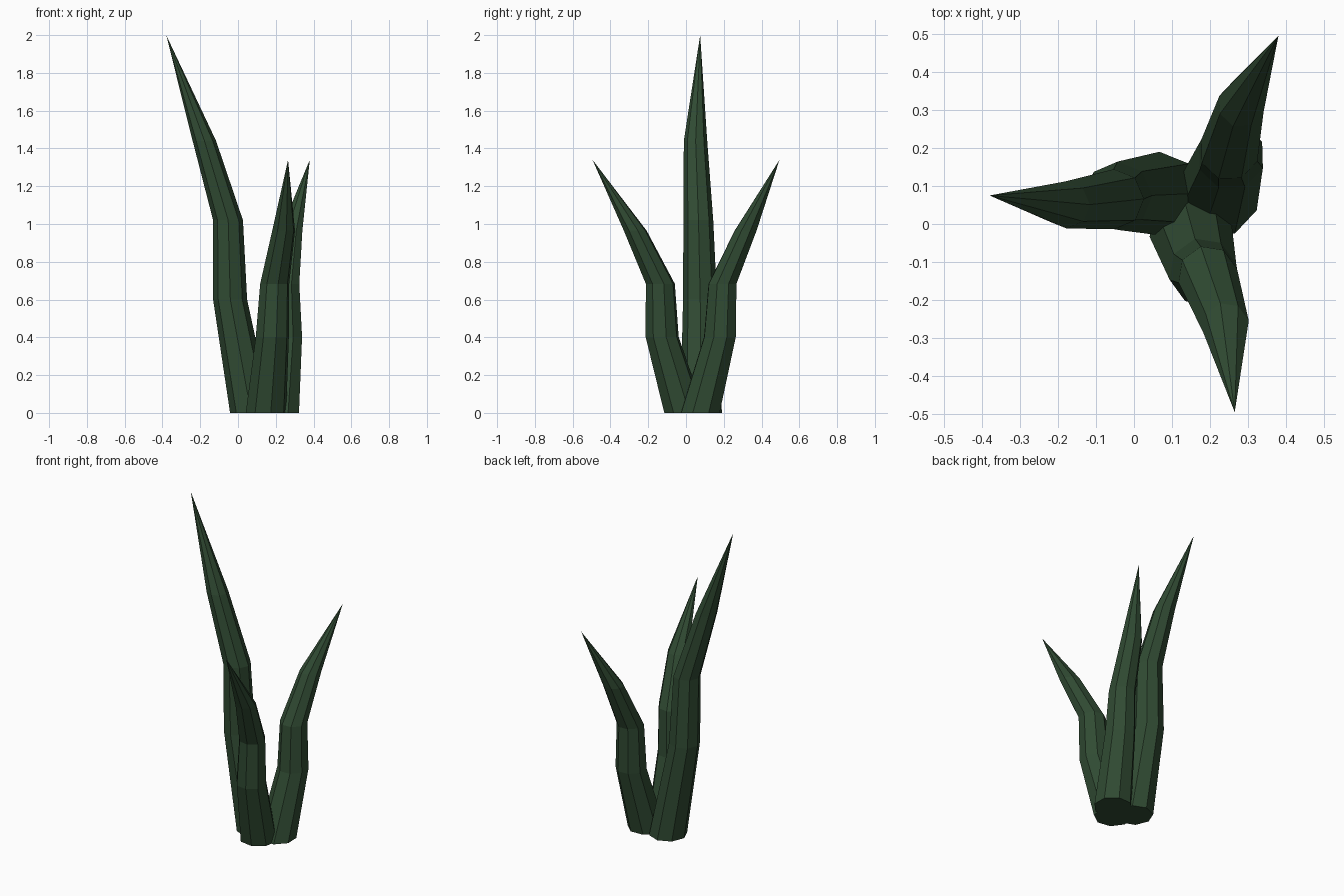
import bpy, bmesh, math
from mathutils import Vector

if "Cube" in bpy.data.objects:
    bpy.data.objects.remove(bpy.data.objects["Cube"])

SIDES = 8
# per ring: height fraction, outward fraction, sideways fraction, radius
RINGS = [(0.0, 0.0, 0.0, 0.11), (0.3, 0.245, 0.01, 0.09),
         (0.51, 0.27, 0.03, 0.079), (0.72, 0.55, 0.06, 0.062)]

green = bpy.data.materials.new("leaf_green")
green.diffuse_color = (0.03, 0.07, 0.033, 1)
green.use_nodes = True
green.node_tree.nodes["Principled BSDF"].inputs["Base Color"].default_value = green.diffuse_color


def leaf(name, base, tip, height):
    """Octagonal tube bending from base towards a pointed tip."""
    base, tip = Vector(base), Vector(tip)
    out = tip - base
    side = Vector((-out.y, out.x))
    turn = math.atan2(out.y, out.x)
    bm = bmesh.new()
    rings = []
    for h, o, s, r in RINGS:
        c = base + out * o + side * s
        rings.append([bm.verts.new((c.x + r * math.cos(turn + math.tau * i / SIDES),
                                    c.y + r * math.sin(turn + math.tau * i / SIDES),
                                    h * height)) for i in range(SIDES)])
    point = bm.verts.new((tip.x, tip.y, height))
    bm.faces.new(rings[0][::-1])
    for i in range(SIDES):
        j = (i + 1) % SIDES
        for a, b in zip(rings, rings[1:]):
            bm.faces.new((a[i], a[j], b[j], b[i]))
        bm.faces.new((rings[-1][i], rings[-1][j], point))
    mesh = bpy.data.meshes.new(name)
    bm.to_mesh(mesh)
    bm.free()
    mesh.materials.append(green)
    bpy.context.collection.objects.link(bpy.data.objects.new(name, mesh))


# one tall leaf and two shorter ones fanning out
leaf("tall_leaf", (0.068, 0.08), (-0.38, 0.075), 2.0)
leaf("front_leaf", (0.148, -0.008), (0.265, -0.495), 1.34)
leaf("back_leaf", (0.22, 0.075), (0.38, 0.495), 1.34)
